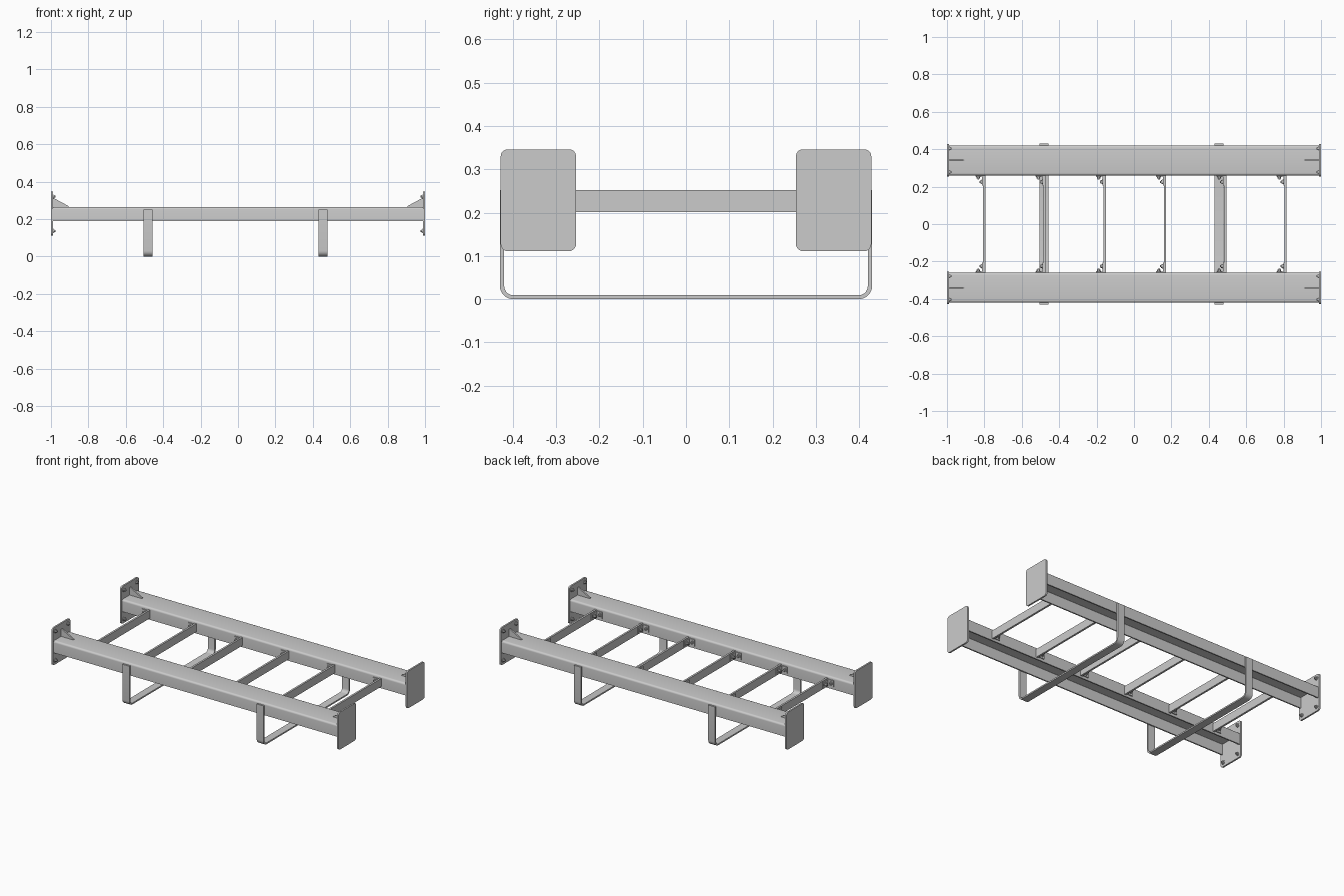
import bpy, bmesh
from math import cos, sin, pi, radians
from mathutils import Vector

if "Cube" in bpy.data.objects:
    bpy.data.objects.remove(bpy.data.objects["Cube"])


def fillet(corners, steps=5):
    """Closed 2D outline from (u, v, radius) corners, right angles rounded."""
    out = []
    n = len(corners)
    for i, (u, v, r) in enumerate(corners):
        p = Vector((u, v))
        if r == 0:
            out.append(p)
            continue
        a = (Vector(corners[i - 1][:2]) - p).normalized()
        b = (Vector(corners[(i + 1) % n][:2]) - p).normalized()
        c = p + (a + b) * r
        for k in range(steps + 1):
            t = k / steps * pi / 2
            out.append(c - b * r * cos(t) - a * r * sin(t))
    return out


def ring(u, v, r, n, turn=0):
    return [(u + r * cos(2 * pi * k / n + turn), v + r * sin(2 * pi * k / n + turn)) for k in range(n)]


def prism(name, outline, axis, t0, t1, smooth=False):
    """Extrude a 2D outline along an axis from t0 to t1."""
    place = {'x': lambda u, v, t: (t, u, v),
             'y': lambda u, v, t: (u, t, v),
             'z': lambda u, v, t: (u, v, t)}[axis]
    bm = bmesh.new()
    a = [bm.verts.new(place(p[0], p[1], t0)) for p in outline]
    b = [bm.verts.new(place(p[0], p[1], t1)) for p in outline]
    bm.faces.new(a)
    bm.faces.new(b)
    n = len(a)
    for i in range(n):
        j = (i + 1) % n
        bm.faces.new((a[i], a[j], b[j], b[i]))
    bmesh.ops.recalc_face_normals(bm, faces=bm.faces)
    me = bpy.data.meshes.new(name)
    bm.to_mesh(me)
    bm.free()
    ob = bpy.data.objects.new(name, me)
    bpy.context.collection.objects.link(ob)
    if smooth:
        bpy.ops.object.select_all(action='DESELECT')
        ob.select_set(True)
        bpy.context.view_layer.objects.active = ob
        bpy.ops.object.shade_smooth_by_angle(angle=radians(30))
    return ob


def rect(u0, u1, v0, v1):
    return [(u0, v0), (u1, v0), (u1, v1), (u0, v1)]


def bolt(name, u, v, axis, t, d):
    """Washer, hex head and stud tip standing on a surface at t, pointing along d."""
    prism(name + "_washer", ring(u, v, 0.012, 20), axis, t, t + d * 0.003, True)
    prism(name + "_nut", ring(u, v, 0.009, 6), axis, t + d * 0.003, t + d * 0.010)
    prism(name + "_stud", ring(u, v, 0.005, 12), axis, t + d * 0.010, t + d * 0.015, True)


T = 0.008
for s in (-1, 1):
    side = "front" if s < 0 else "back"
    # side rail: channel open at the bottom
    rail = [(0.26, 0.19, 0), (0.26, 0.265, 0.012), (0.42, 0.265, 0.012), (0.42, 0.19, 0),
            (0.42 - T, 0.19, 0), (0.42 - T, 0.265 - T, 0.004),
            (0.26 + T, 0.265 - T, 0.004), (0.26 + T, 0.19, 0)]
    prism(side + "_rail", fillet([(s * u, v, r) for u, v, r in rail]), 'x', -0.99, 0.99, True)

    for e in (-1, 1):
        tag = side + ("_left" if e < 0 else "_right")
        # end plate, gusset and bolts
        plate = [(0.254, 0.111, 0.016), (0.428, 0.111, 0.016), (0.428, 0.346, 0.016), (0.254, 0.346, 0.016)]
        prism(tag + "_end_plate", fillet([(s * u, v, r) for u, v, r in plate]), 'x', e * 0.99, e * 1.0, True)
        gusset = [(e * 0.99, 0.265), (e * 0.905, 0.265), (e * 0.905, 0.269), (e * 0.985, 0.312), (e * 0.99, 0.312)]
        prism(tag + "_gusset", gusset, 'y', s * 0.341 - 0.005, s * 0.341 + 0.005)
        for y in (0.278, 0.404):
            for z in (0.137, 0.320):
                bolt(tag + "_plate_bolt", s * y, z, 'x', e * 0.99, -e)

# rungs with angle brackets at both ends
for i in range(6):
    x = -0.80 + 0.322 * i
    prism("rung", rect(x - 0.006, x + 0.006, 0.201, 0.252), 'y', -0.26, 0.26)
    b = x - 0.006
    for s in (-1, 1):
        angle = [(b, s * 0.26), (b - 0.042, s * 0.26), (b - 0.042, s * 0.254),
                 (b - 0.006, s * 0.254), (b - 0.006, s * 0.205), (b, s * 0.205)]
        prism("rung_bracket", angle, 'z', 0.206, 0.247)
        bolt("rung_bolt", s * 0.225, 0.2265, 'x', b - 0.006, -1)
        bolt("rail_bolt", b - 0.027, 0.2265, 'y', s * 0.254, -s)

# hanging straps bent under both rails
strap = [(-0.43, 0.252, 0), (-0.43, 0.0, 0.03), (0.43, 0.0, 0.03), (0.43, 0.252, 0),
         (0.42, 0.252, 0), (0.42, 0.009, 0.021), (-0.42, 0.009, 0.021), (-0.42, 0.252, 0)]
for x in (-0.48, 0.455):
    prism("strap", fillet(strap), 'x', x - 0.024, x + 0.024, True)
